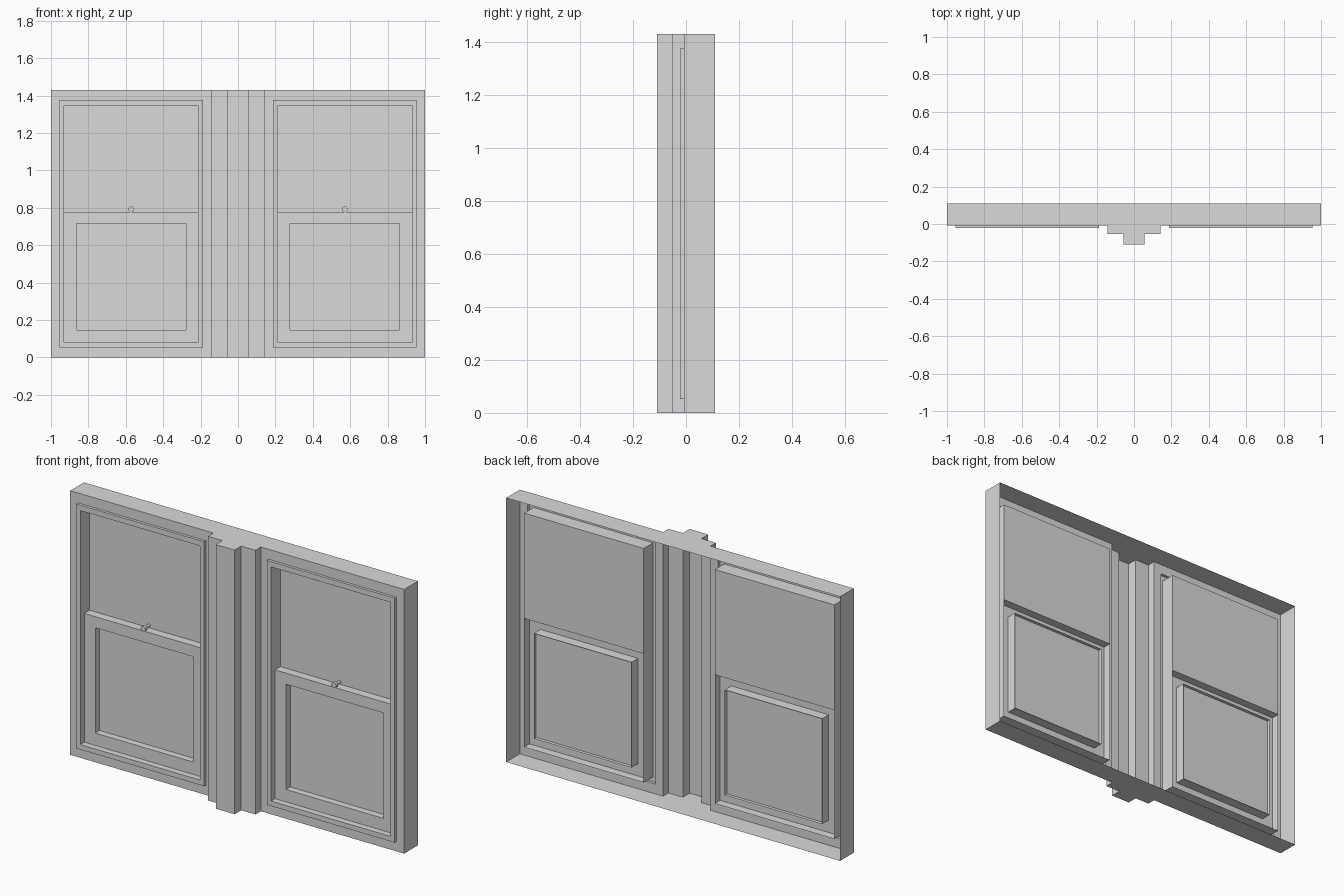
import bpy
import bmesh
from math import pi
from mathutils import Matrix, Vector

cube = bpy.data.objects.get("Cube")
if cube:
    bpy.data.objects.remove(cube, do_unlink=True)

grey = bpy.data.materials.new("plain_grey")
grey.use_nodes = True
COLOUR = (0.7, 0.7, 0.7, 1)
grey.diffuse_color = COLOUR
grey.node_tree.nodes["Principled BSDF"].inputs["Base Color"].default_value = COLOUR

HEIGHT = 1.43
FRONT, MOULD, BACK = -0.007, -0.022, 0.11      # depths of the casing
SASH, UPPER = 0.012, 0.058                     # depths of lower sash and upper pane
GLASS, RIM = 0.049, 0.068                      # lower pane and the back of its rim
LOW, MID, TOP = 0.08, 0.777, 1.347             # heights of opening and sash top


def finish(bm, name, x=0):
    bmesh.ops.remove_doubles(bm, verts=bm.verts, dist=1e-5)
    mesh = bpy.data.meshes.new(name)
    bm.to_mesh(mesh)
    bm.free()
    mesh.materials.append(grey)
    ob = bpy.data.objects.new(name, mesh)
    ob.location.x = x
    bpy.context.collection.objects.link(ob)


def rect(half, z0, z1, y):
    return [Vector(p) for p in ((-half, y, z0), (half, y, z0), (half, y, z1), (-half, y, z1))]


def face(bm, points):
    bm.faces.new([bm.verts.new(p) for p in points])


def ring(bm, outer, inner):
    for i in range(4):
        j = (i + 1) % 4
        face(bm, (outer[i], outer[j], inner[j], inner[i]))


# Casing: hollow surround with a stepped centre post, open at the back
half_plan = [(1, BACK), (1, FRONT), (0.142, FRONT), (0.142, -0.053), (0.056, -0.053), (0.056, -0.11)]
plan = [(-x, y) for x, y in half_plan] + half_plan[::-1]
bm = bmesh.new()
face(bm, [(x, y, HEIGHT) for x, y in plan])
face(bm, [(x, y, 0) for x, y in reversed(plan)])
for (xa, ya), (xb, yb) in zip(plan, plan[1:]):
    if not (ya == yb == FRONT):
        face(bm, ((xa, ya, 0), (xb, yb, 0), (xb, yb, HEIGHT), (xa, ya, HEIGHT)))
finish(bm, "casing")

for side, x in (("right", -0.571), ("left", 0.571)):
    # Front panel, raised moulding and the reveal running back past the sash
    bm = bmesh.new()
    steps = [
        rect(0.429, 0, HEIGHT, FRONT),
        rect(0.383, 0.053, 1.376, FRONT),
        rect(0.383, 0.053, 1.376, MOULD),
        rect(0.358, LOW, TOP, MOULD),
        rect(0.358, LOW, TOP, UPPER),
    ]
    for outer, inner in zip(steps, steps[1:]):
        ring(bm, outer, inner)
    finish(bm, side + "_window_frame", x)

    # Upper pane, set deep in the reveal
    bm = bmesh.new()
    pane = rect(0.358, MID, TOP, UPPER)
    face(bm, pane)
    finish(bm, side + "_upper_pane", x)

    # Lower sash: ledge on top, and a rim that stands out behind its pane
    bm = bmesh.new()
    sash = rect(0.358, LOW, MID, SASH)
    rim = rect(0.292, 0.147, 0.717, SASH)
    face(bm, (sash[3], sash[2], pane[1], pane[0]))
    ring(bm, sash, rim)
    ring(bm, rim, rect(0.292, 0.147, 0.717, RIM))
    face(bm, rect(0.292, 0.147, 0.717, GLASS))
    finish(bm, side + "_lower_sash", x)

    # Latch: a thin stem with a round head on the ledge
    bm = bmesh.new()
    for radius, y, length in ((0.007, 0.036, 0.042), (0.015, 0.012, 0.016)):
        turn = Matrix.Translation((0, y, MID + 0.015)) @ Matrix.Rotation(pi / 2, 4, "X")
        bmesh.ops.create_cone(bm, cap_ends=True, segments=12, radius1=radius,
                              radius2=radius, depth=length, matrix=turn)
    finish(bm, side + "_latch", x)
